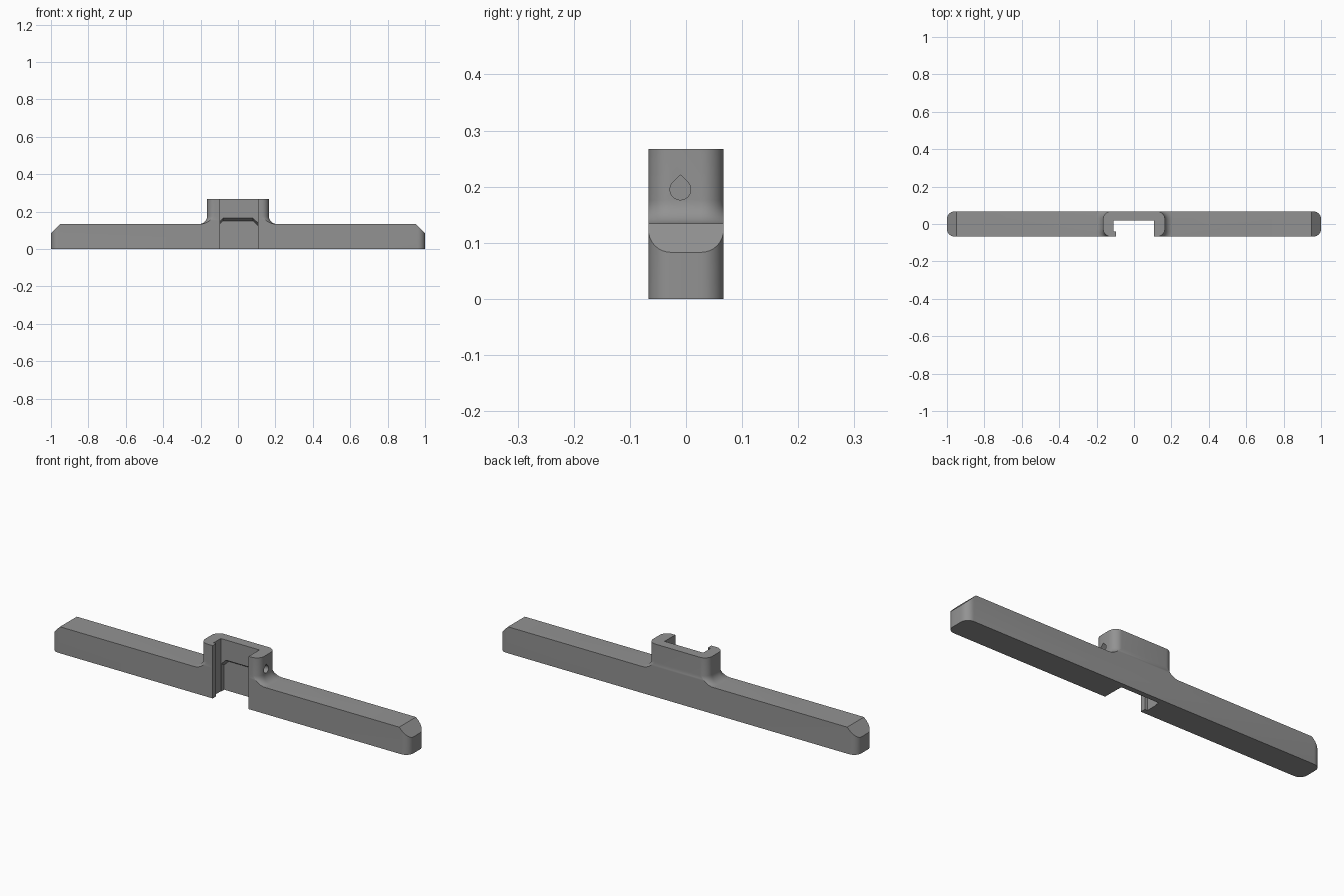
import bpy, bmesh, math
from mathutils import Vector

if "Cube" in bpy.data.objects:
    bpy.data.objects.remove(bpy.data.objects["Cube"])

HD = 0.067          # half depth of the whole bracket
BAR_H, HUB_H = 0.134, 0.267

grey = bpy.data.materials.new("matte grey")
grey.diffuse_color = (0.29, 0.29, 0.29, 1)
grey.use_nodes = True
grey.node_tree.nodes["Principled BSDF"].inputs["Base Color"].default_value = grey.diffuse_color


def finish(bm, name, hidden=False):
    bmesh.ops.recalc_face_normals(bm, faces=bm.faces)
    me = bpy.data.meshes.new(name)
    bm.to_mesh(me)
    bm.free()
    ob = bpy.data.objects.new(name, me)
    bpy.context.collection.objects.link(ob)
    me.materials.append(grey)
    ob.hide_render = hidden
    return ob


def loft(rings, name, hidden=False):
    """Skin a stack of equal-length closed rings and cap both ends."""
    bm = bmesh.new()
    vs = [[bm.verts.new(p) for p in r] for r in rings]
    n = len(vs[0])
    for a, b in zip(vs, vs[1:]):
        for i in range(n):
            bm.faces.new((a[i], a[(i + 1) % n], b[(i + 1) % n], b[i]))
    bm.faces.new(vs[0])
    bm.faces.new(vs[-1])
    return finish(bm, name, hidden)


def boolean(target, tool, op):
    m = target.modifiers.new(tool.name, 'BOOLEAN')
    m.operation, m.solver, m.object = op, 'EXACT', tool
    bpy.context.view_layer.objects.active = target
    bpy.ops.object.modifier_apply(modifier=m.name)
    bpy.data.objects.remove(tool)


def outline(w, r, grow, z):
    """Plan ring with rounded corners, grown outward but kept within the depth."""
    R, flat = r + grow, HD - r
    ys = [flat + r * math.sin(math.pi / 2 * i / 8) for i in range(9)]
    ys = [-y for y in reversed(ys)] + ys
    side = []
    for y in ys:
        t = max(0, abs(y) - flat)
        side.append((w + grow - R + math.sqrt(max(0, R * R - t * t)), y))
    return [(x, y, z) for x, y in side] + [(-x, y, z) for x, y in reversed(side)]


# long bar with rounded ends and chamfered top corners
bar = loft([outline(1, 0.04, 0, z) for z in (0, BAR_H)], "bracket")
bm = bmesh.new()
bm.from_mesh(bar.data)
for s in (-1, 1):
    cut = bmesh.ops.bisect_plane(bm, geom=bm.verts[:] + bm.edges[:] + bm.faces[:],
                                 plane_co=(s * 0.949, 0, BAR_H),
                                 plane_no=Vector((s, 0, 1)), clear_outer=True)
    edges = [e for e in cut['geom_cut'] if isinstance(e, bmesh.types.BMEdge)]
    bmesh.ops.holes_fill(bm, edges=edges)
bmesh.ops.recalc_face_normals(bm, faces=bm.faces)
bm.to_mesh(bar.data)
bm.free()

# raised hub with a fillet flaring onto the bar
F = 0.042
rings = [outline(0.165, 0.04, F, 0.1)]
for i in range(9):
    a = math.pi / 2 * i / 8
    rings.append(outline(0.165, 0.04, F * (1 - math.sin(a)),
                         BAR_H + F * (1 - math.cos(a))))
rings.append(outline(0.165, 0.04, 0, HUB_H))
boolean(bar, loft(rings, "hub"), 'UNION')

# vertical channel, with a retaining lip on the left of its mouth
channel = [(-0.095, -0.2), (0.107, -0.2), (0.107, 0.018),
           (-0.109, 0.018), (-0.109, -0.04), (-0.095, -0.04)]
boolean(bar, loft([[(x, y, z) for x, y in channel] for z in (-0.1, 0.4)],
                  "channel_cutter", True), 'DIFFERENCE')

# deeper lower pocket with sloped, clipped top
def pocket(y, wide, shoulder, half_top, top):
    return [(-wide, y, -0.1), (wide, y, -0.1), (wide, y, shoulder),
            (half_top, y, top), (-half_top, y, top), (-wide, y, shoulder)]

boolean(bar, loft([pocket(0.0, 0.106, 0.14, 0.08, 0.165),
                   pocket(0.018, 0.106, 0.14, 0.08, 0.165),
                   pocket(0.041, 0.106, 0.125, 0.08, 0.15)],
                  "pocket_cutter", True), 'DIFFERENCE')

# teardrop hole through the right wall
drop = [(-0.01, 0.221)]
for i in range(25):
    a = math.radians(135 + 270 * i / 24)
    drop.append((-0.01 + 0.0185 * math.cos(a), 0.195 + 0.0185 * math.sin(a)))
boolean(bar, loft([[(x, y, z) for y, z in drop] for x in (0.05, 0.3)],
                  "hole_cutter", True), 'DIFFERENCE')

bpy.ops.object.select_all(action='DESELECT')
bar.select_set(True)
bpy.context.view_layer.objects.active = bar
bpy.ops.object.shade_smooth_by_angle(angle=math.radians(25))
